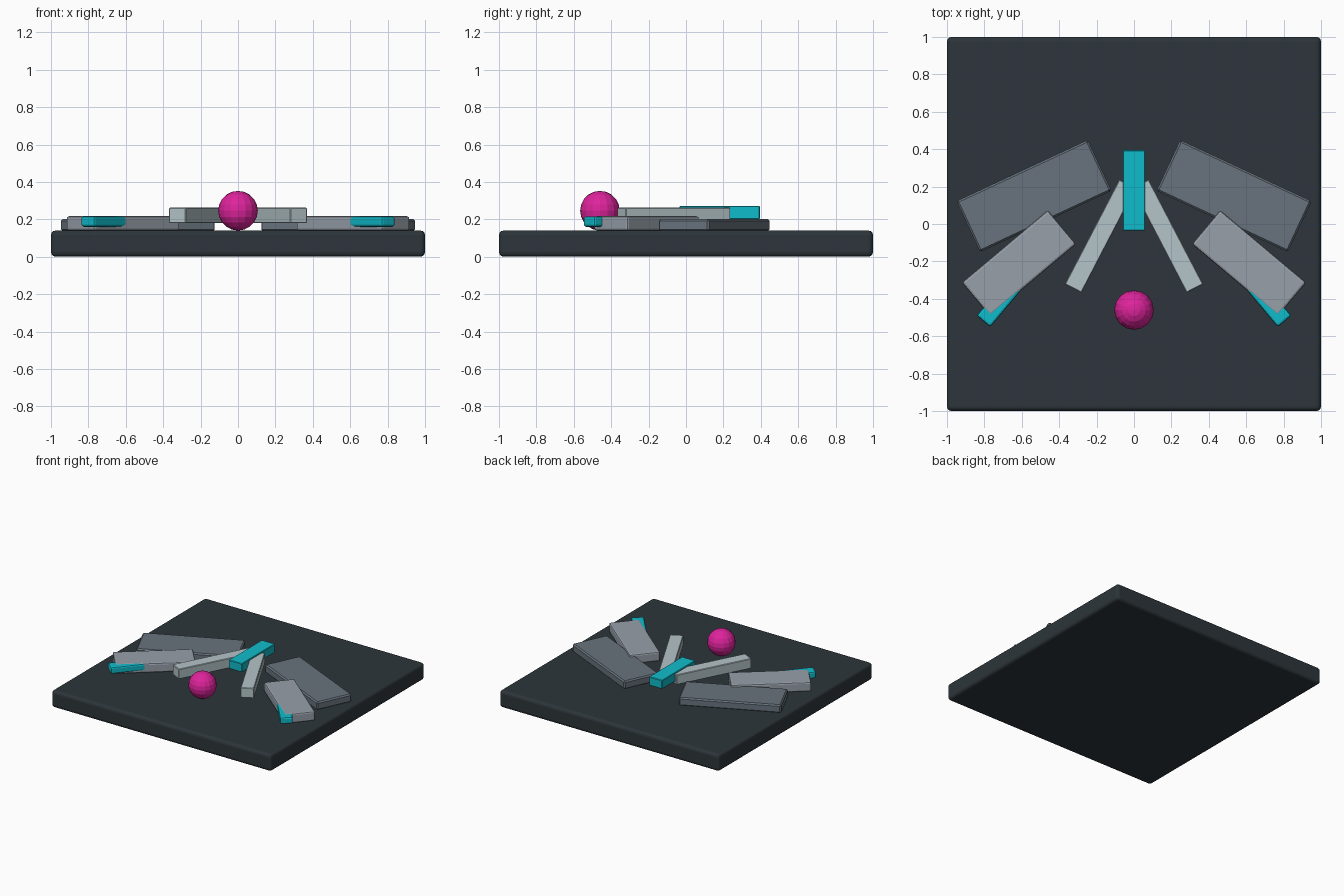
import bpy
import math

cube = bpy.data.objects.get("Cube")
if cube:
    bpy.data.objects.remove(cube, do_unlink=True)


def make_material(name, rgb):
    mat = bpy.data.materials.new(name)
    mat.use_nodes = True
    mat.diffuse_color = (*rgb, 1)
    mat.node_tree.nodes["Principled BSDF"].inputs["Base Color"].default_value = (*rgb, 1)
    return mat


slate = make_material("dark slate", (0.026, 0.036, 0.043))
steel = make_material("steel grey", (0.138, 0.171, 0.205))
silver = make_material("silver grey", (0.314, 0.352, 0.402))
pale = make_material("pale grey", (0.456, 0.552, 0.578))
cyan = make_material("cyan", (0.005, 0.5, 0.6))
magenta = make_material("magenta", (0.73, 0.017, 0.33))


def slab(name, centre, size, z_range, angle, mat, bevel, segments=1):
    """Bevelled block resting between two heights, turned about z."""
    low, high = z_range
    bpy.ops.mesh.primitive_cube_add(size=1, location=(*centre, (low + high) / 2))
    obj = bpy.context.object
    obj.name = name
    obj.scale = (*size, high - low)
    bpy.ops.object.transform_apply(location=False, rotation=False, scale=True)
    obj.rotation_euler.z = math.radians(angle)
    obj.data.materials.append(mat)
    mod = obj.modifiers.new("soft edges", "BEVEL")
    mod.width = bevel
    mod.segments = segments
    return obj


# Base board
slab("base_board", (0, 0), (2, 2), (0, 0.14), 0, slate, 0.025, 3)

# Mirrored pairs: left is +x
for side, s in (("left", 1), ("right", -1)):
    slab(side + "_rear_panel", (s * 0.535, 0.15), (0.775, 0.30),
         (0.135, 0.202), s * -25, steel, 0.01)
    slab(side + "_front_panel", (s * 0.615, -0.21), (0.60, 0.235),
         (0.14, 0.217), s * -40, silver, 0.012, 2)
    slab(side + "_accent_strip", (s * 0.657, -0.344), (0.46, 0.095),
         (0.16, 0.2155), s * -50, cyan, 0.012, 2)
    slab(side + "_diagonal_bar", (s * 0.18, -0.065), (0.63, 0.10),
         (0.18, 0.262), s * -62.5, pale, 0.004)

# Centre bar
slab("centre_bar", (0, 0.18), (0.12, 0.43), (0.2, 0.272), 0, cyan, 0.004)

# Faceted ball
bpy.ops.mesh.primitive_uv_sphere_add(segments=16, ring_count=10, radius=0.106,
                                     location=(0, -0.46, 0.246))
ball = bpy.context.object
ball.name = "ball"
ball.data.materials.append(magenta)
